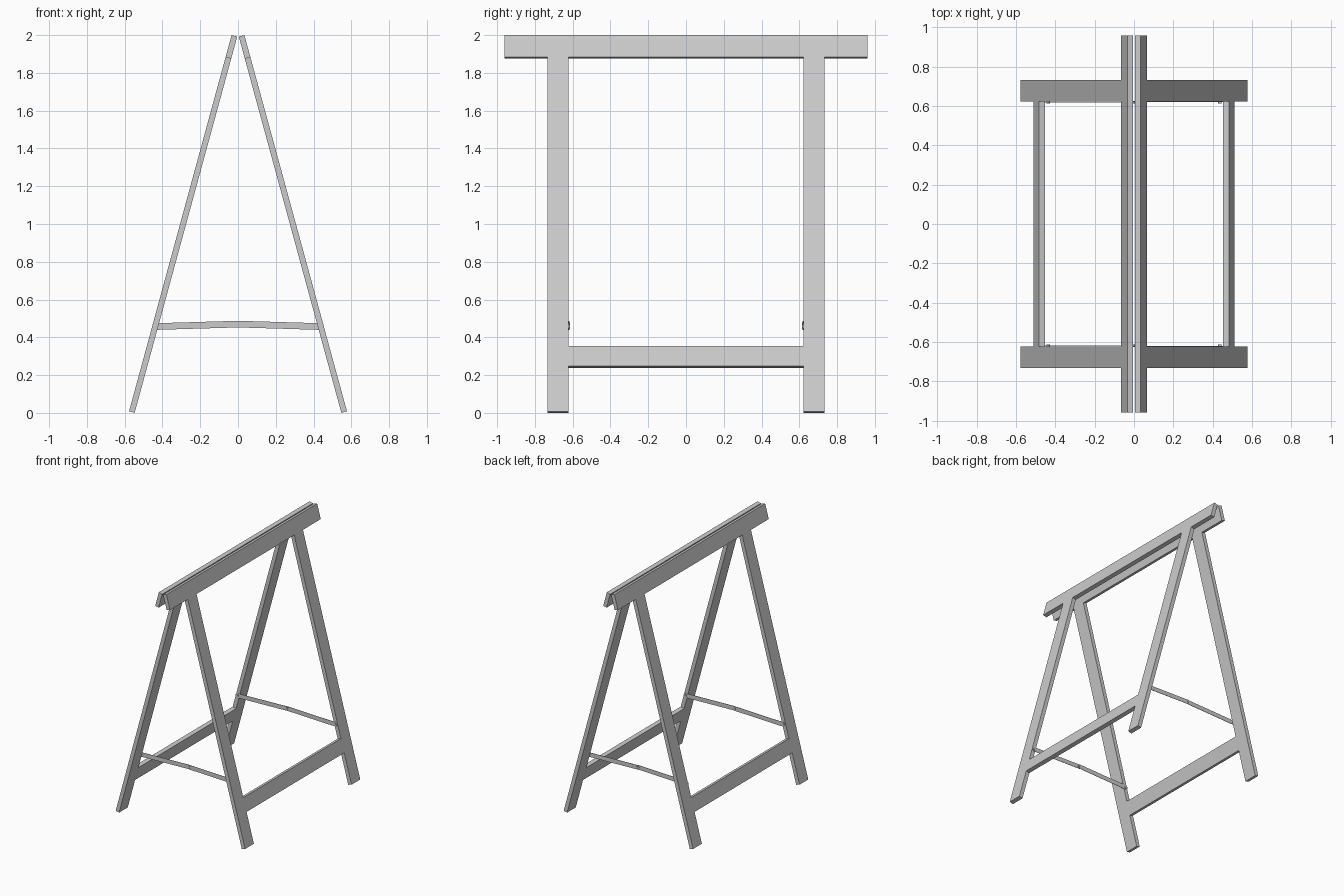
import bpy, bmesh, math
from mathutils import Matrix

if "Cube" in bpy.data.objects:
    bpy.data.objects.remove(bpy.data.objects["Cube"])

# Overall dimensions
TILT = math.radians(15.25)
C, S = math.cos(TILT), math.sin(TILT)
THICK = 0.031                       # board thickness
LENGTH = (2 - THICK * S) / C        # slanted length of a leg frame
TOP_X = 0.034                       # outer top edge of each frame
LEG_IN, LEG_OUT = 0.622, 0.733      # leg extent along y
BEAM_H = 0.121


def finish(name, bm):
    bmesh.ops.recalc_face_normals(bm, faces=bm.faces[:])
    mesh = bpy.data.meshes.new(name)
    bm.to_mesh(mesh)
    bm.free()
    obj = bpy.data.objects.new(name, mesh)
    bpy.context.collection.objects.link(obj)
    return obj


def board(name, side, y0, y1, s0, s1):
    """Tilted board: s is the distance down the slope from the top edge."""
    bm = bmesh.new()
    bmesh.ops.create_cube(bm, size=1)
    for v in bm.verts:
        depth = (v.co.x + 0.5) * THICK
        s = s0 + (v.co.z + 0.5) * (s1 - s0)
        y = y0 + (v.co.y + 0.5) * (y1 - y0)
        v.co = (side * (TOP_X - depth * C + s * S), y, 2 - depth * S - s * C)
    return finish(name, bm)


def brace_bar(name, p, q, y0, y1, r=0.0175, n=8):
    """Flat bar with rounded ends between two xz points."""
    ang = math.atan2(q[1] - p[1], q[0] - p[0])
    bm = bmesh.new()
    pts = []
    for centre, start in ((q, ang - math.pi / 2), (p, ang + math.pi / 2)):
        for i in range(n + 1):
            a = start + math.pi * i / n
            pts.append(bm.verts.new((centre[0] + r * math.cos(a), y0,
                                     centre[1] + r * math.sin(a))))
    face = bm.faces.new(pts)
    ext = bmesh.ops.extrude_face_region(bm, geom=[face])
    for v in ext["geom"]:
        if isinstance(v, bmesh.types.BMVert):
            v.co.y = y1
    return finish(name, bm)


def rivet(name, x, z, y0, y1):
    bm = bmesh.new()
    m = Matrix.Translation((x, (y0 + y1) / 2, z)) @ Matrix.Rotation(math.pi / 2, 4, 'X')
    bmesh.ops.create_cone(bm, cap_ends=True, segments=16, radius1=0.009,
                          radius2=0.009, depth=abs(y1 - y0), matrix=m)
    return finish(name, bm)


# Two hinged frames: top beam, two legs and a lower rail each
for side, sn in ((1, "right"), (-1, "left")):
    board(f"top_beam_{sn}", side, -0.96, 0.96, 0, BEAM_H)
    for e, en in ((-1, "front"), (1, "back")):
        y0, y1 = sorted((e * LEG_IN, e * LEG_OUT))
        board(f"leg_{en}_{sn}", side, y0, y1, BEAM_H, LENGTH)
    board(f"lower_rail_{sn}", side, -LEG_IN, LEG_IN, 1.706, 1.817)

# Folding braces on the inner sides of the legs, pivoted in the middle
END_X, END_Z, MID_Z = 0.437, 0.457, 0.470
for e, en in ((-1, "front"), (1, "back")):
    for side, sn, y in ((1, "right", 0.622), (-1, "left", 0.6195)):
        brace_bar(f"brace_{en}_{sn}", (side * END_X, END_Z), (0, MID_Z),
                  e * y, e * (y - 0.0025))
        rivet(f"brace_rivet_{en}_{sn}", side * END_X, END_Z, e * 0.622, e * 0.613)
    rivet(f"brace_pivot_{en}", 0, MID_Z, e * 0.625, e * 0.613)
